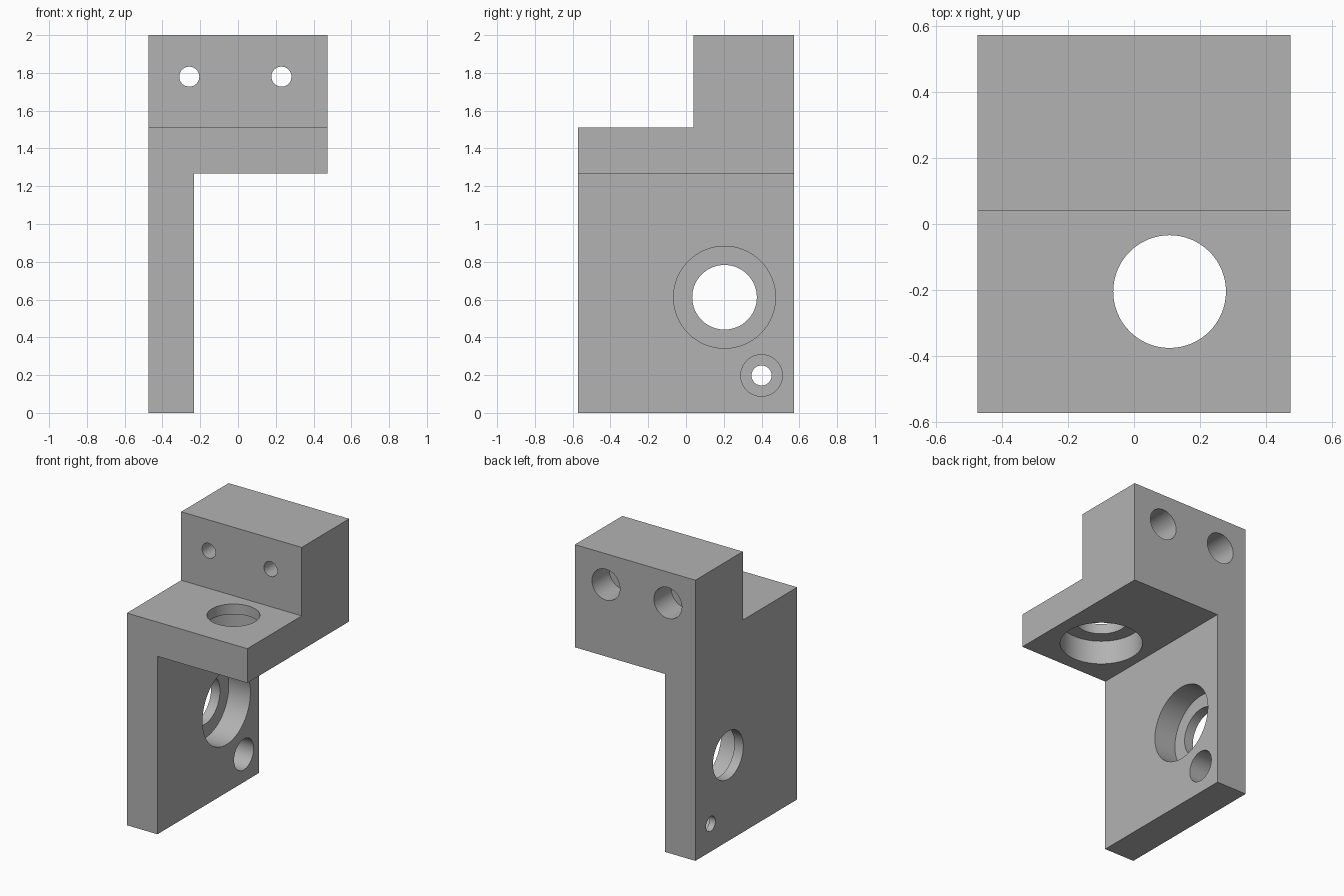
import bpy
import bmesh
from math import radians
from mathutils import Matrix

cube = bpy.data.objects.get("Cube")
if cube:
    bpy.data.objects.remove(cube, do_unlink=True)

# Overall sizes
HALF_X, HALF_Y, HEIGHT = 0.475, 0.573, 2.0
WALL_X = -0.234      # inner face of the side wall
SHELF_Z = 1.268      # underside of the shelf
STEP_Z = 1.512       # top of the shelf
STEP_Y = 0.039       # front of the upper block

grey = bpy.data.materials.new("plain grey")
grey.use_nodes = True
colour = (0.448, 0.448, 0.448, 1)
grey.diffuse_color = colour
grey.node_tree.nodes["Principled BSDF"].inputs["Base Color"].default_value = colour


def make_object(name, bm):
    bmesh.ops.recalc_face_normals(bm, faces=bm.faces)
    mesh = bpy.data.meshes.new(name)
    bm.to_mesh(mesh)
    bm.free()
    mesh.materials.append(grey)
    obj = bpy.data.objects.new(name, mesh)
    bpy.context.collection.objects.link(obj)
    return obj


def extrude_along_x(name, profile, x0, x1):
    """Solid from a (y, z) outline."""
    bm = bmesh.new()
    face = bm.faces.new([bm.verts.new((x0, y, z)) for y, z in profile])
    side = bmesh.ops.extrude_face_region(bm, geom=[face])["geom"]
    moved = [v for v in side if isinstance(v, bmesh.types.BMVert)]
    bmesh.ops.translate(bm, verts=moved, vec=(x1 - x0, 0, 0))
    return make_object(name, bm)


def subtract(body, cutter):
    cutter.hide_render = True
    mod = body.modifiers.new("cut", 'BOOLEAN')
    mod.operation = 'DIFFERENCE'
    mod.solver = 'EXACT'
    mod.object = cutter
    bpy.context.view_layer.objects.active = body
    bpy.ops.object.modifier_apply(modifier=mod.name)
    bpy.data.objects.remove(cutter, do_unlink=True)


def bore(body, axis, centre, radius, start, end):
    """Round hole along an axis, from start to end; centre gives the other two coordinates."""
    place = list(centre)
    place.insert("xyz".index(axis), (start + end) / 2)
    turn = {"x": Matrix.Rotation(radians(90), 4, 'Y'),
            "y": Matrix.Rotation(radians(90), 4, 'X'),
            "z": Matrix.Identity(4)}[axis]
    bm = bmesh.new()
    bmesh.ops.create_cone(bm, cap_ends=True, segments=64, radius1=radius, radius2=radius,
                          depth=abs(end - start), matrix=Matrix.Translation(place) @ turn)
    subtract(body, make_object("hole_cutter", bm))


# Stepped block, with the space below the shelf cut away
bracket = extrude_along_x("bracket", [
    (-HALF_Y, 0), (HALF_Y, 0), (HALF_Y, HEIGHT),
    (STEP_Y, HEIGHT), (STEP_Y, STEP_Z), (-HALF_Y, STEP_Z)], -HALF_X, HALF_X)
subtract(bracket, extrude_along_x("space_cutter", [
    (-1, -1), (1, -1), (1, SHELF_Z), (-1, SHELF_Z)], WALL_X, 1))

# Shelf bearing seat, opening downwards
bore(bracket, "z", (0.108, -0.205), 0.171, 1.2, 1.6)
bore(bracket, "z", (0.108, -0.205), 0.27, 1.2, SHELF_Z + 0.171)

# Wall bearing seat and screw hole, wide on the inner face
for centre, small, wide, depth in (((0.204, 0.612), 0.171, 0.27, 0.171),
                                   ((0.4, 0.198), 0.053, 0.11, 0.195)):
    bore(bracket, "x", centre, small, -0.6, -0.1)
    bore(bracket, "x", centre, wide, WALL_X - depth, -0.1)

# Mounting screw holes, wide on the back
for x in (-0.258, 0.23):
    bore(bracket, "y", (x, 1.78), 0.053, -0.1, 0.7)
    bore(bracket, "y", (x, 1.78), 0.11, HALF_Y - 0.195, 0.7)

bpy.ops.object.select_all(action='DESELECT')
bracket.select_set(True)
bpy.context.view_layer.objects.active = bracket
bpy.ops.object.shade_smooth_by_angle(angle=radians(30))
